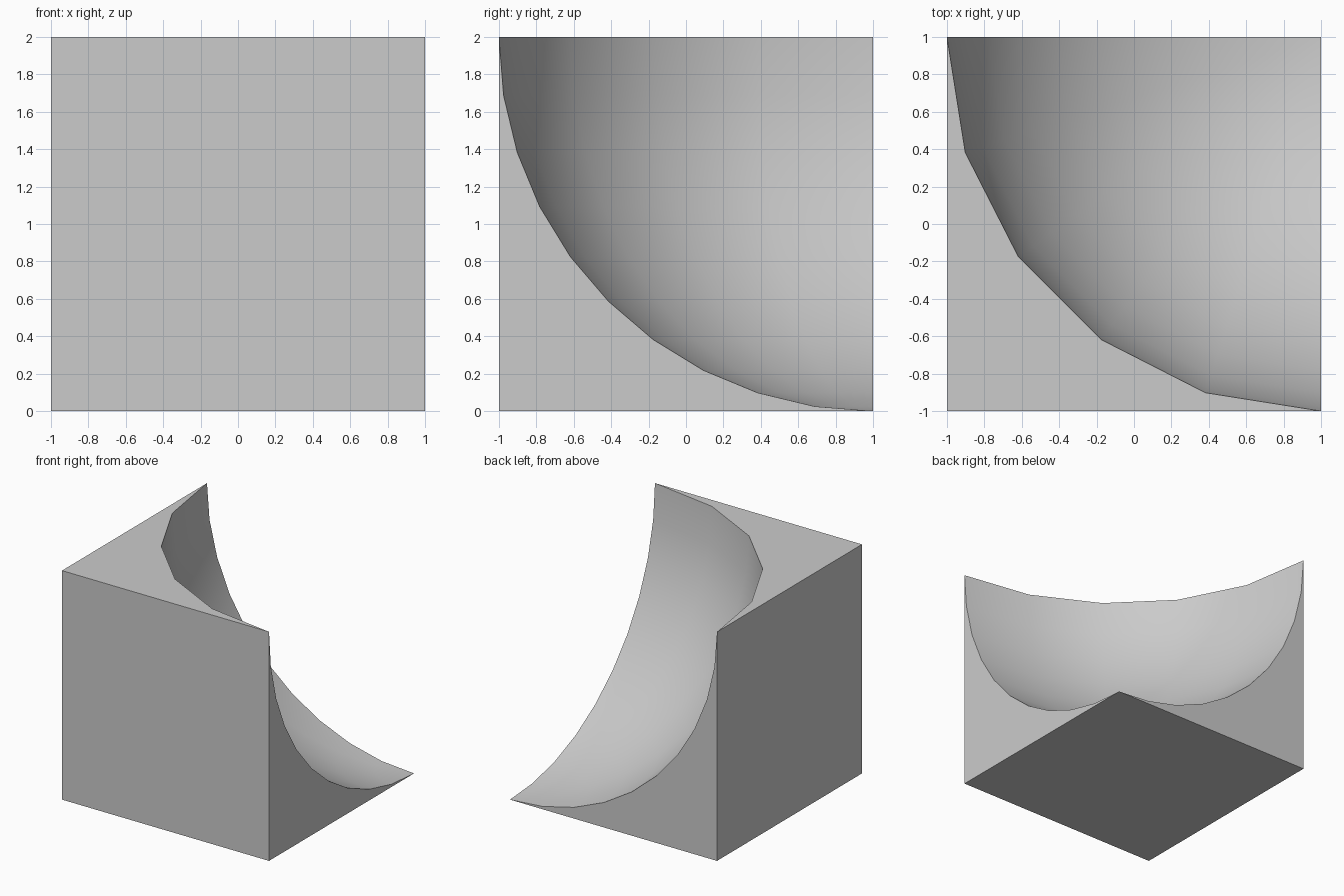
import bpy, bmesh
from math import sin, cos, pi

if "Cube" in bpy.data.objects:
    bpy.data.objects.remove(bpy.data.objects["Cube"])

R = 2.0          # bite radius, centred on the cube's top back right corner
AZ, EL = 5, 10   # facets per quarter turn, around and down

bm = bmesh.new()

# Corners of the cube that survive the spherical bite
a, b, c = [bm.verts.new(p) for p in ((-1, -1, 0), (1, -1, 0), (-1, 1, 0))]
d = bm.verts.new((-1, -1, 2))
pole = bm.verts.new((1, 1, 0))

# Rows of the eighth sphere, from the top rim down to the pole
rows = []
for j in range(EL):
    e = j * pi / 2 / EL
    row = []
    for i in range(AZ + 1):
        t = i * pi / 2 / AZ
        row.append(bm.verts.new((1 - R * cos(e) * cos(t),
                                 1 - R * cos(e) * sin(t),
                                 2 - R * sin(e))))
    rows.append(row)
left_tip, right_tip = rows[0][0], rows[0][-1]

# Spherical hollow
for r, s in zip(rows, rows[1:]):
    for i in range(AZ):
        bm.faces.new((r[i], r[i + 1], s[i + 1], s[i]))
for i in range(AZ):
    bm.faces.new((rows[-1][i], rows[-1][i + 1], pole))

# Whole square sides: bottom, front, left
bm.faces.new((a, c, pole, b))
bm.faces.new((a, b, right_tip, d))
bm.faces.new((a, d, left_tip, c))


# Cut sides: fans from the remaining corner to the arc
def fan(corner, arc):
    for p, q in zip(arc, arc[1:]):
        bm.faces.new((corner, p, q))


fan(d, rows[0])
fan(b, [r[-1] for r in rows] + [pole])
fan(c, [r[0] for r in rows] + [pole])

bmesh.ops.recalc_face_normals(bm, faces=bm.faces)
if bm.calc_volume(signed=True) < 0:
    bmesh.ops.reverse_faces(bm, faces=bm.faces)
mesh = bpy.data.meshes.new("hollowed_cube")
bm.to_mesh(mesh)
bm.free()
obj = bpy.data.objects.new("hollowed_cube", mesh)
bpy.context.collection.objects.link(obj)
bpy.context.view_layer.objects.active = obj
obj.select_set(True)
bpy.ops.object.shade_smooth_by_angle(angle=pi / 6)
